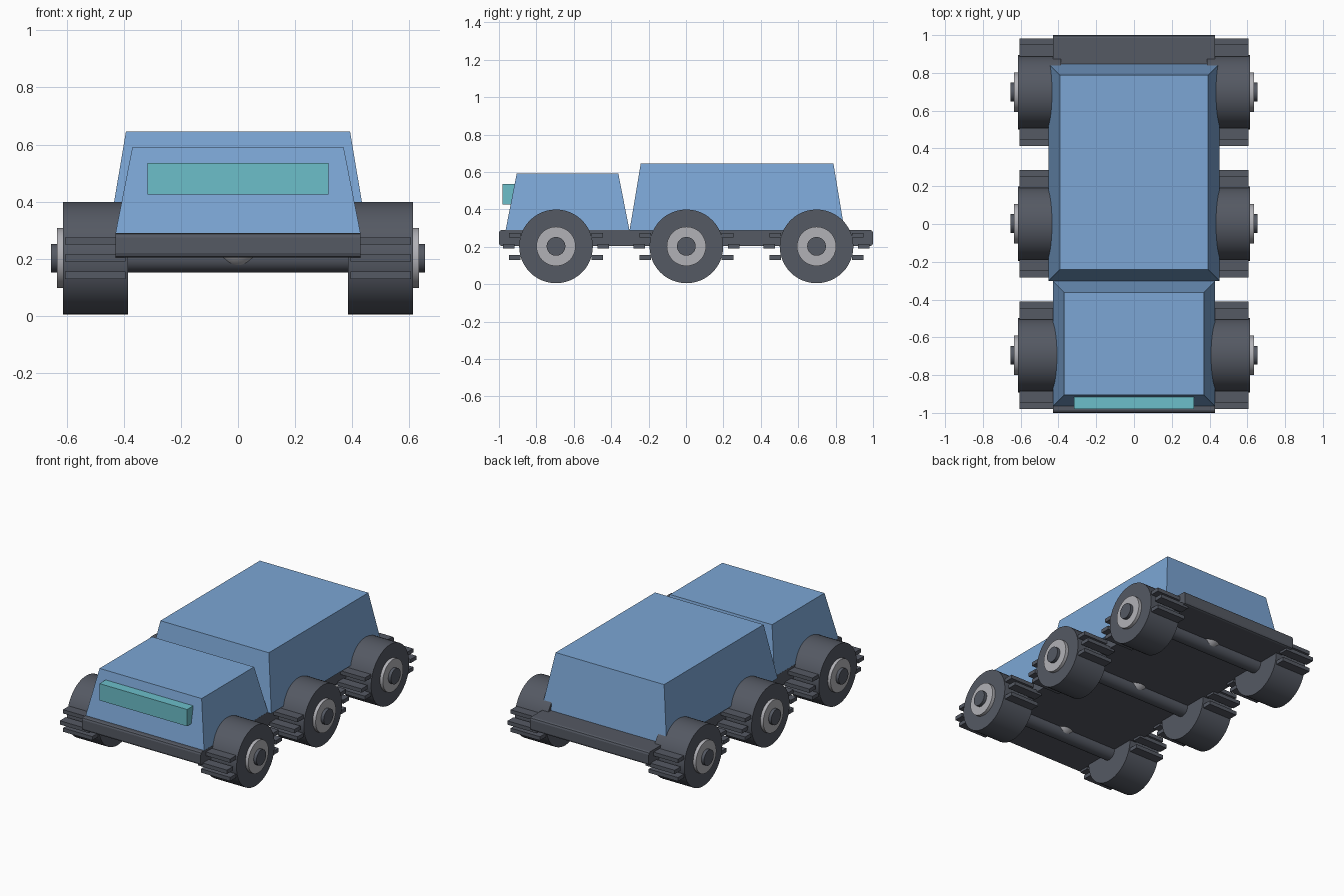
import bpy
import bmesh
import math
from mathutils import Matrix, Vector

default = bpy.data.objects.get("Cube")
if default:
    bpy.data.objects.remove(default, do_unlink=True)


def material(name, rgb):
    mat = bpy.data.materials.new(name)
    mat.use_nodes = True
    mat.diffuse_color = (*rgb, 1)
    mat.node_tree.nodes["Principled BSDF"].inputs["Base Color"].default_value = (*rgb, 1)
    return mat


BLUE = material("body blue", (0.20, 0.38, 0.66))
TEAL = material("window teal", (0.15, 0.52, 0.59))
DARK = material("dark rubber", (0.09, 0.10, 0.125))
METAL = material("light metal", (0.44, 0.44, 0.47))


def finish(name, bm, mat, smooth=False):
    bmesh.ops.recalc_face_normals(bm, faces=bm.faces)
    mesh = bpy.data.meshes.new(name)
    bm.to_mesh(mesh)
    bm.free()
    mesh.materials.append(mat)
    obj = bpy.data.objects.new(name, mesh)
    bpy.context.collection.objects.link(obj)
    if smooth:
        bpy.ops.object.select_all(action="DESELECT")
        obj.select_set(True)
        bpy.context.view_layer.objects.active = obj
        bpy.ops.object.shade_smooth_by_angle(angle=math.radians(35))
    return obj


def add_box(bm, center, size):
    bmesh.ops.create_cube(bm, size=1, matrix=Matrix.Translation(center) @ Matrix.Diagonal((*size, 1)))


def x_cylinder(name, center, radius, length, mat):
    bm = bmesh.new()
    turn = Matrix.Translation(center) @ Matrix.Rotation(math.pi / 2, 4, "Y")
    bmesh.ops.create_cone(bm, cap_ends=True, segments=48, radius1=radius, radius2=radius,
                          depth=length, matrix=turn)
    return finish(name, bm, mat, smooth=True)


def tapered_body(name, half_width, y_front, y_back, z_low, z_high, inset):
    # Box whose top face is drawn in on all four sides
    bm = bmesh.new()
    add_box(bm, (0, (y_front + y_back) / 2, (z_low + z_high) / 2),
            (2 * half_width, y_back - y_front, z_high - z_low))
    middle = (y_front + y_back) / 2
    for v in bm.verts:
        if v.co.z > (z_low + z_high) / 2:
            v.co.x -= math.copysign(inset, v.co.x)
            v.co.y -= math.copysign(inset, v.co.y - middle)
    return finish(name, bm, BLUE)


# Chassis plate with softened front and back edges
bm = bmesh.new()
add_box(bm, (0, 0, 0.247), (0.86, 2, 0.086))
ends = [e for e in bm.edges if abs(e.verts[0].co.x - e.verts[1].co.x) > 0.5]
bmesh.ops.bevel(bm, geom=ends, offset=0.015, segments=2, profile=0.5, affect="EDGES")
finish("chassis", bm, DARK)

# Cab, cargo body and window
tapered_body("cab", 0.43, -0.965, -0.302, 0.286, 0.592, 0.06)
tapered_body("cargo_body", 0.453, -0.302, 0.848, 0.286, 0.645, 0.06)
bm = bmesh.new()
add_box(bm, (0, -0.94, 0.48), (0.635, 0.08, 0.11))
finish("window", bm, TEAL)

# Three axles, each with a differential and a pair of wheels
WHEEL_Z, TYRE_R = 0.202, 0.197
for place, y in (("front", -0.695), ("middle", 0.002), ("rear", 0.698)):
    x_cylinder(place + "_axle", (0, y, WHEEL_Z), 0.05, 1.31, DARK)
    bm = bmesh.new()
    bmesh.ops.create_uvsphere(bm, u_segments=24, v_segments=16, radius=0.085,
                              matrix=Matrix.Translation((0, y, 0.25)))
    finish(place + "_differential", bm, METAL, smooth=True)

    for side, sx in (("left", 1), ("right", -1)):
        label = place + "_" + side
        x_cylinder(label + "_tyre", (sx * 0.5, y, WHEEL_Z), TYRE_R, 0.228, DARK)
        x_cylinder(label + "_hub", (sx * 0.58, y, WHEEL_Z), 0.105, 0.11, METAL)
        # Tread lugs ahead of and behind the tyre
        bm = bmesh.new()
        for sy in (-1, 1):
            for reach, rise in ((0.22, 0.06), (0.253, 0), (0.22, -0.06)):
                add_box(bm, Vector((sx * 0.5, y + sy * reach, WHEEL_Z + rise)),
                        (0.212, 0.062, 0.025))
        finish(label + "_lugs", bm, DARK)
